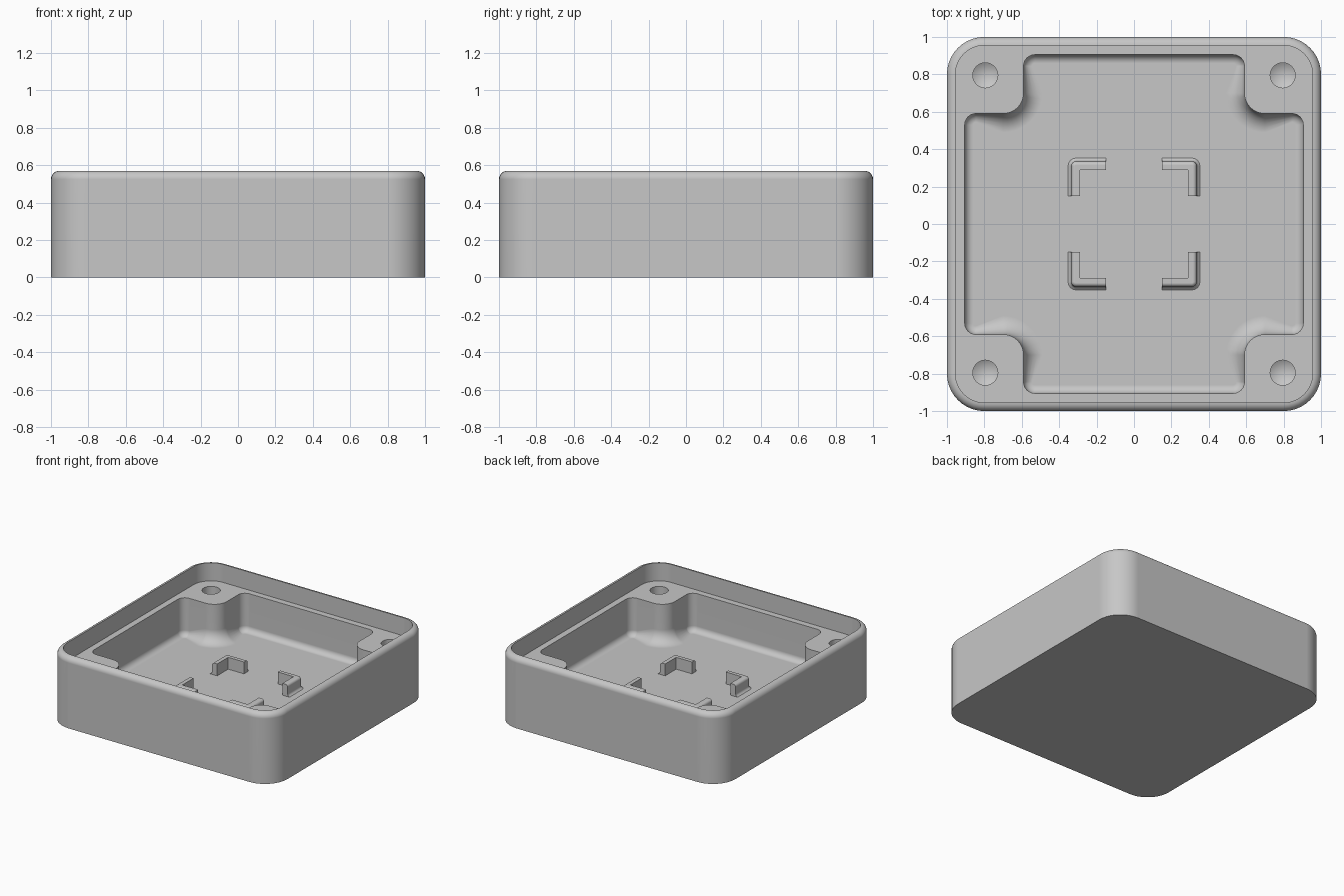
import bpy, bmesh, math
from mathutils import Vector

cube = bpy.data.objects.get("Cube")
if cube:
    bpy.data.objects.remove(cube)

HEIGHT, LEDGE, FLOOR = 0.57, 0.425, 0.12
RIM = 0.045

grey = bpy.data.materials.new("light grey")
grey.use_nodes = True
grey.diffuse_color = (0.57, 0.57, 0.57, 1)
grey.node_tree.nodes["Principled BSDF"].inputs["Base Color"].default_value = grey.diffuse_color


def outline(corners, steps=10):
    """Rounded outline from counter-clockwise (x, y, radius): list of (point, inward, corner)."""
    result = []
    n = len(corners)
    for i, (x, y, r) in enumerate(corners):
        p = Vector((x, y))
        back = (Vector(corners[i - 1][:2]) - p).normalized()
        ahead = (Vector(corners[(i + 1) % n][:2]) - p).normalized()
        turn = 1 if back.cross(ahead) < 0 else -1
        for k in range(steps + 1 if r else 1):
            t = math.pi / 2 * k / steps if r else math.pi / 4
            d = ahead * math.cos(t) + back * math.sin(t)
            result.append((p + r * (back + ahead) - r * d, d * turn, i))
    return result


def four_turns(quarter):
    """Repeat the corners of one quarter around the centre."""
    corners = []
    for q in range(4):
        for x, y, r in quarter:
            for _ in range(q):
                x, y = -y, x
            corners.append((x, y, r))
    return corners


def ring(bm, points):
    return [bm.verts.new(p) for p in points]


def bridge(bm, a, b):
    n = len(a)
    for i in range(n):
        j = (i + 1) % n
        bm.faces.new((a[i], a[j], b[j], b[i]))


def stack(bm, rings):
    for a, b in zip(rings, rings[1:]):
        bridge(bm, a, b)


def loop_edges(bm, loop):
    return [bm.edges.get((loop[i - 1], loop[i])) for i in range(len(loop))]


def finish(bm, name):
    bmesh.ops.recalc_face_normals(bm, faces=bm.faces)
    for f in bm.faces:
        f.smooth = True
    for e in bm.edges:
        e.smooth = e.calc_face_angle(0) < math.radians(35)
    mesh = bpy.data.meshes.new(name)
    bm.to_mesh(mesh)
    bm.free()
    mesh.materials.append(grey)
    obj = bpy.data.objects.new(name, mesh)
    bpy.context.collection.objects.link(obj)
    weighted = obj.modifiers.new("weighted normals", 'WEIGHTED_NORMAL')
    weighted.keep_sharp = True
    return obj


# Enclosure: outer shell, rounded rim and inner lip wall
bm = bmesh.new()
shell = outline(four_turns([(1, 1, 0.2)]))


def shell_ring(inset, z):
    return ring(bm, [(*(p + d * inset), z) for p, d, _ in shell])


rings = [shell_ring(0, 0)]
for k in range(7):
    a = math.pi / 2 * k / 6
    rings.append(shell_ring(RIM * (1 - math.cos(a)), HEIGHT - RIM * (1 - math.sin(a))))
rings.append(shell_ring(RIM, LEDGE))
stack(bm, rings)
bm.faces.new(rings[0])
ledge_edges = loop_edges(bm, rings[-1])

# Pocket: walls around the corner bosses, with a wider floor fillet at each boss
pocket = outline(four_turns([(0.905, 0.59, 0.06), (0.59, 0.59, 0.11), (0.59, 0.905, 0.06)]))
rings = [ring(bm, [(*p, LEDGE) for p, d, c in pocket])]
for k in range(7):
    a = math.pi / 2 * k / 6
    points = []
    for p, d, c in pocket:
        r = 0.1 if c % 3 == 1 else 0.045
        points.append((*(p + d * r * (1 - math.cos(a))), FLOOR + r * (1 - math.sin(a))))
    rings.append(ring(bm, points))
stack(bm, rings)
bm.faces.new(rings[-1])
ledge_edges += loop_edges(bm, rings[0])

# Screw holes with drilled conical ends
for sx in (-1, 1):
    for sy in (-1, 1):
        circle = [(sx * 0.795 + 0.067 * math.cos(k * math.pi / 12),
                   sy * 0.795 + 0.067 * math.sin(k * math.pi / 12)) for k in range(24)]
        top = ring(bm, [(*p, LEDGE) for p in circle])
        low = ring(bm, [(*p, 0.22) for p in circle])
        bridge(bm, top, low)
        tip = bm.verts.new((sx * 0.795, sy * 0.795, 0.18))
        for i in range(24):
            bm.faces.new((low[i - 1], low[i], tip))
        ledge_edges += loop_edges(bm, top)

# Ledge between the lip, the pocket and the holes
bmesh.ops.triangle_fill(bm, use_beauty=True, use_dissolve=False, edges=ledge_edges)
finish(bm, "enclosure")

# Four L-shaped guides on the floor, rounded on their outer sides
guide = outline([(0.335, 0.335, 0.025), (0.15, 0.335, 0), (0.15, 0.29, 0),
                 (0.29, 0.29, 0), (0.29, 0.15, 0), (0.335, 0.15, 0)], 6)
levels = [(0.02, FLOOR - 0.002), (0.007, FLOOR + 0.007), (0, FLOOR + 0.02)]
levels += [(-0.02 * (1 - math.cos(a)), 0.195 + 0.02 * math.sin(a))
           for a in (math.pi / 8 * k for k in range(5))]
for q, name in enumerate(("back_left", "back_right", "front_right", "front_left")):
    bm = bmesh.new()
    rings = []
    for grow, z in levels:
        points = []
        for p, d, c in guide:
            out = Vector((max(-d.x, 0), max(-d.y, 0)))
            if c in (1, 5):
                out = Vector((0, 1)) if c == 1 else Vector((1, 0))
            x, y = p + out * grow
            for _ in range(q):
                x, y = -y, x
            points.append((x, y, z))
        rings.append(ring(bm, points))
    stack(bm, rings)
    bm.faces.new(rings[0])
    bm.faces.new(rings[-1])
    finish(bm, name + "_guide")
